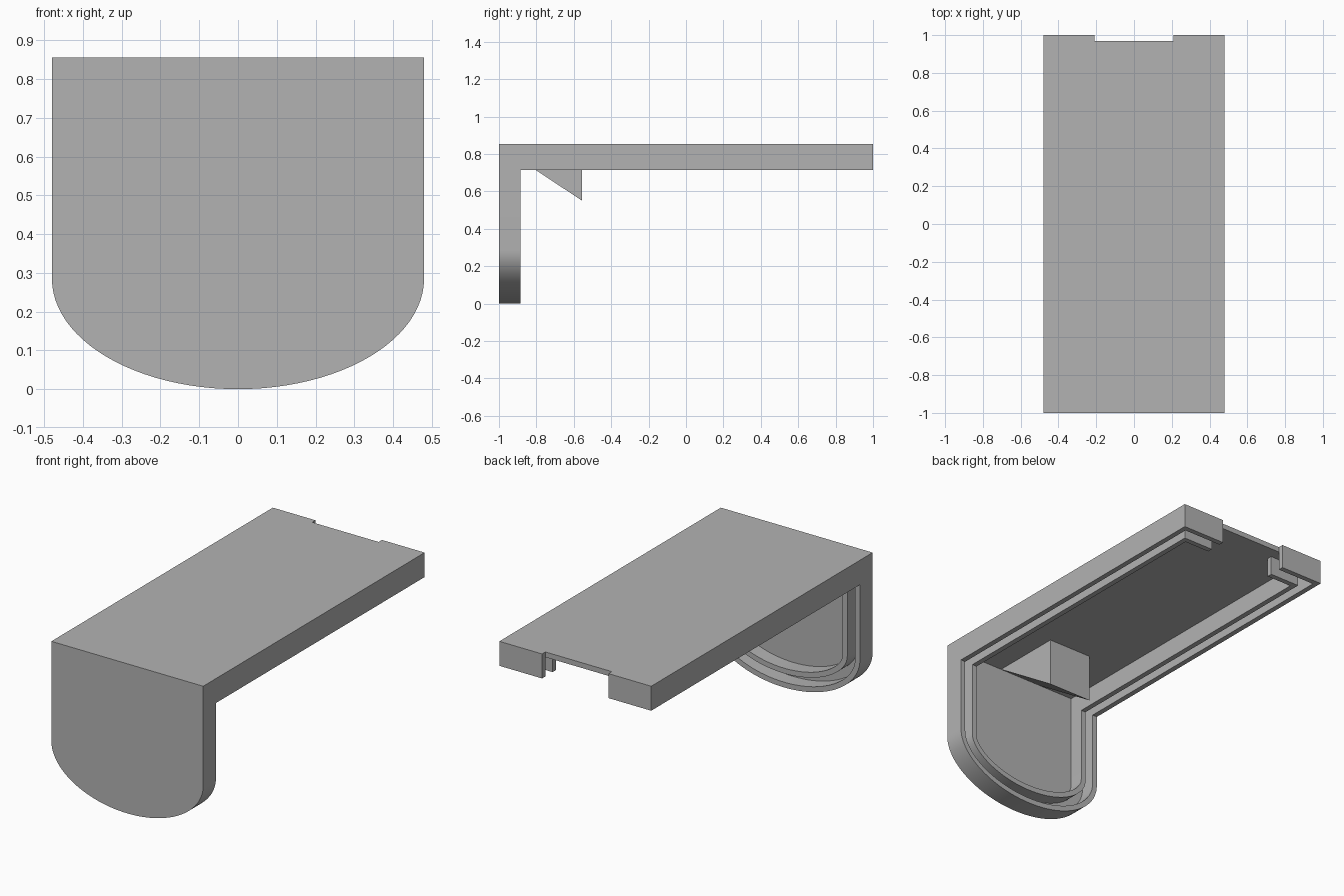
import bpy
import bmesh
from math import cos, sin, pi, hypot, radians

cube = bpy.data.objects.get("Cube")
if cube:
    bpy.data.objects.remove(cube, do_unlink=True)

HALF_W, BOTTOM_R = 0.48, 0.285      # half width, height of the curved bottom
TOP, UNDER = 0.855, 0.715           # slab top and underside
PLATE_BACK = -0.885                 # rear face of the front plate
WALL = 0.03

grey = bpy.data.materials.new("plain_grey")
grey.use_nodes = True
colour = (0.45, 0.45, 0.45, 1)
grey.diffuse_color = colour
grey.node_tree.nodes["Principled BSDF"].inputs["Base Color"].default_value = colour


def prism(name, points, shift):
    """Extrude a closed 3D outline along a vector."""
    bm = bmesh.new()
    face = bm.faces.new([bm.verts.new(p) for p in points])
    extruded = bmesh.ops.extrude_face_region(bm, geom=[face])["geom"]
    moved = [g for g in extruded if isinstance(g, bmesh.types.BMVert)]
    bmesh.ops.translate(bm, vec=shift, verts=moved)
    bmesh.ops.recalc_face_normals(bm, faces=bm.faces)
    mesh = bpy.data.meshes.new(name)
    bm.to_mesh(mesh)
    bm.free()
    mesh.materials.append(grey)
    obj = bpy.data.objects.new(name, mesh)
    bpy.context.collection.objects.link(obj)
    return obj


def box(name, x0, x1, y0, y1, z0, z1):
    outline = [(x0, y0, z0), (x1, y0, z0), (x1, y1, z0), (x0, y1, z0)]
    return prism(name, outline, (0, 0, z1 - z0))


def combine(target, other, operation):
    """Apply a boolean and discard the second object."""
    mod = target.modifiers.new(operation, "BOOLEAN")
    mod.operation, mod.solver, mod.object = operation, "EXACT", other
    bpy.ops.object.select_all(action="DESELECT")
    bpy.context.view_layer.objects.active = target
    target.select_set(True)
    bpy.ops.object.modifier_apply(modifier=mod.name)
    bpy.data.objects.remove(other, do_unlink=True)
    return target


def round_plate(name, inset, y0, y1, z_top, steps=48):
    """Upright plate with a half-ellipse bottom, inset evenly."""
    outline = [(HALF_W - inset, y0, z_top)]
    for i in range(steps + 1):
        a = pi * i / steps
        nx, nz = BOTTOM_R * cos(a), -HALF_W * sin(a)
        n = hypot(nx, nz)
        outline.append((HALF_W * cos(a) - inset * nx / n, y0,
                        BOTTOM_R * (1 - sin(a)) - inset * nz / n))
    outline.append((inset - HALF_W, y0, z_top))
    return prism(name, outline, (0, y1 - y0, 0))


def bracket(name, inset, y0, plate_y, y1, z0, z1):
    """Front plate and horizontal slab joined into one solid."""
    w = HALF_W - inset
    body = round_plate(name, inset, y0, plate_y, z1)
    return combine(body, box("slab", -w, w, y0, y1, z0, z1), "UNION")


def finish(obj):
    bpy.ops.object.select_all(action="DESELECT")
    bpy.context.view_layer.objects.active = obj
    obj.select_set(True)
    bpy.ops.object.shade_smooth_by_angle(angle=radians(30))


# Hollow outer cover with an opening in the back wall
cover = bracket("outer_cover", 0, -1, PLATE_BACK, 1, UNDER, TOP)
cavity = bracket("cavity", WALL, WALL - 1, -0.8, 1 - WALL, 0.6, TOP - WALL)
combine(cover, cavity, "DIFFERENCE")
combine(cover, box("notch", -0.21, 0.21, 1 - WALL, 1.1, 0.5, 1), "DIFFERENCE")
finish(cover)

# Raised rib running parallel to the outer wall
rib = bracket("inner_rib", 0.08, -0.98, PLATE_BACK, 0.905, UNDER, TOP - 0.02)
core = bracket("core", 0.11, -1.1, -0.8, 0.875, 0.6, 1)
combine(rib, core, "DIFFERENCE")
combine(rib, box("rib_gap", -0.21, 0.21, 0.8, 1.1, 0.5, 1), "DIFFERENCE")
finish(rib)

# Sloped wedge hanging from the underside near the front
ceiling = TOP - WALL
prism("wedge_block",
      [(-0.15, -0.97, ceiling), (-0.15, -0.555, 0.55), (-0.15, -0.555, ceiling)],
      (0.275, 0, 0))
